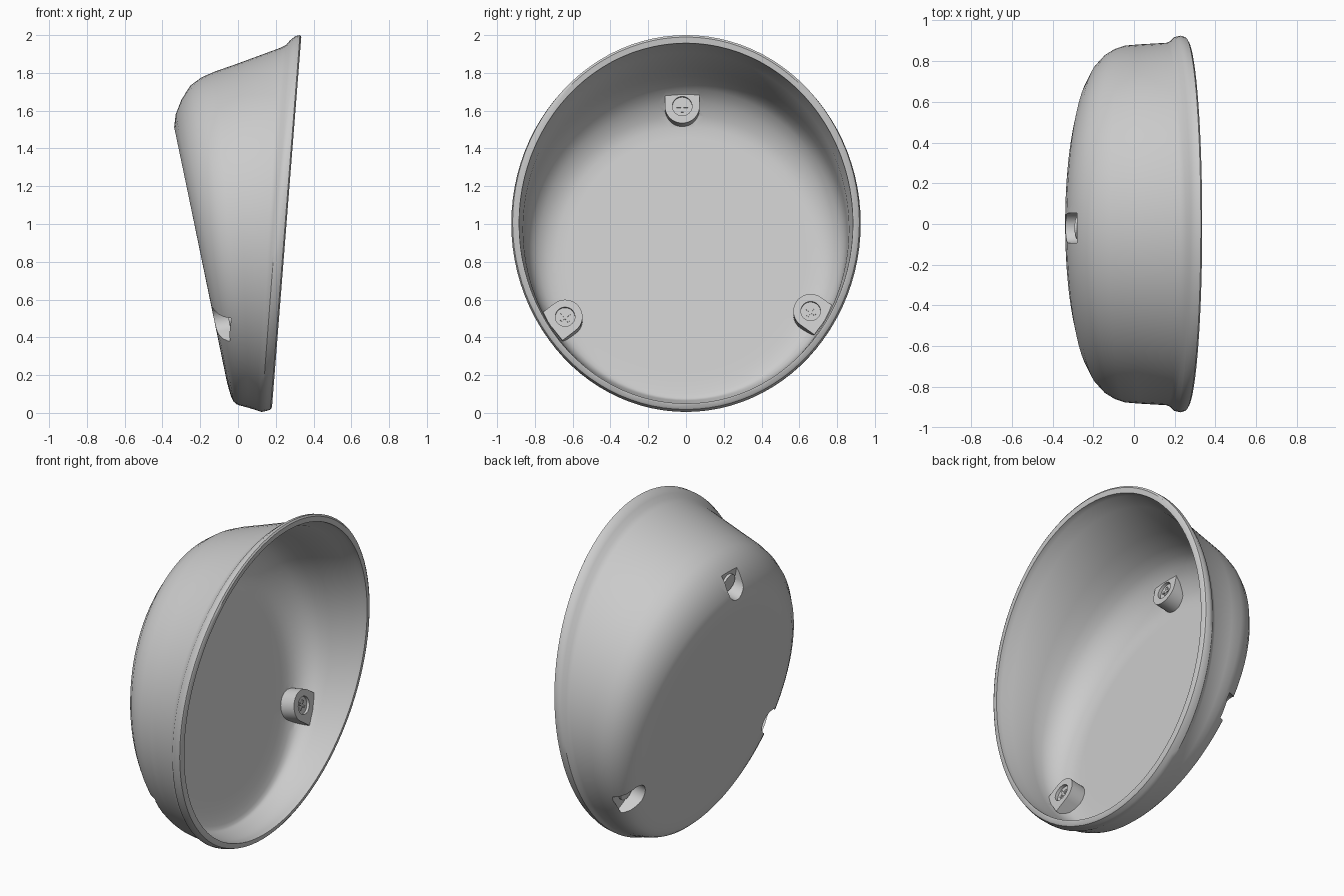
import bpy
import bmesh
from math import sin, cos, pi
from mathutils import Vector, Matrix

cube = bpy.data.objects.get("Cube")
if cube:
    bpy.data.objects.remove(cube, do_unlink=True)

SIDES = 96
WALL = 0.028
SLOPE = 0.206

grey = bpy.data.materials.new("plain_grey")
grey.use_nodes = True
grey.diffuse_color = (0.6, 0.6, 0.6, 1)
grey.node_tree.nodes["Principled BSDF"].inputs["Base Color"].default_value = (0.6, 0.6, 0.6, 1)


def make_object(name, bm, helper=False):
    bmesh.ops.recalc_face_normals(bm, faces=bm.faces)
    mesh = bpy.data.meshes.new(name)
    bm.to_mesh(mesh)
    bm.free()
    mesh.materials.append(grey)
    obj = bpy.data.objects.new(name, mesh)
    bpy.context.collection.objects.link(obj)
    obj.hide_render = helper
    return obj


def loft(rings):
    """Closed solid through a list of point loops."""
    bm = bmesh.new()
    loops = [[bm.verts.new(p) for p in ring] for ring in rings]
    for a, b in zip(loops, loops[1:]):
        for i in range(len(a)):
            j = (i + 1) % len(a)
            bm.faces.new((a[i], a[j], b[j], b[i]))
    bm.faces.new(loops[0])
    bm.faces.new(loops[-1])
    return bm


def ellipse(top_x, top_z, low_x, low_z, half_width):
    mid = Vector(((top_x + low_x) / 2, 0, (top_z + low_z) / 2))
    rise = Vector(((top_x - low_x) / 2, 0, (top_z - low_z) / 2))
    side = Vector((0, half_width, 0))
    angles = [2 * pi * i / SIDES for i in range(SIDES)]
    return [mid + rise * sin(a) + side * cos(a) for a in angles]


def boolean(obj, cutter, operation="DIFFERENCE"):
    mod = obj.modifiers.new("cut", "BOOLEAN")
    mod.object = cutter
    mod.operation = operation
    mod.solver = "EXACT"
    bpy.context.view_layer.objects.active = obj
    bpy.ops.object.modifier_apply(modifier=mod.name)


# Bowl outline: each ring is top x, top z, bottom x, bottom z, half width
outline = [
    (0.335, 1.99, 0.180, 0.030, 0.905),
    (0.328, 2.00, 0.172, 0.018, 0.918),
    (0.305, 1.995, 0.150, 0.010, 0.925),
    (0.275, 1.972, 0.125, 0.005, 0.918),
    (0.255, 1.948, 0.110, 0.010, 0.900),
    (0.225, 1.933, 0.095, 0.015, 0.890),
    (0.000, 1.850, 0.055, 0.027, 0.882),
    (-0.120, 1.808, 0.030, 0.034, 0.876),
    (-0.190, 1.778, 0.010, 0.039, 0.860),
    (-0.250, 1.735, -0.008, 0.046, 0.835),
    (-0.300, 1.660, -0.024, 0.060, 0.795),
    (-0.330, 1.583, -0.036, 0.085, 0.745),
    (-0.338, 1.513, -0.047, 0.120, 0.690),
    (-0.323, 1.445, -0.058, 0.160, 0.635),
]
rings = [ellipse(*row) for row in outline]
hub = sum(rings[-1], Vector()) / SIDES
rings.append([hub.lerp(p, 0.9) for p in rings[-1]])
cover = make_object("bowl_cover", loft(rings))

# Cavity: the same skin moved inward by the wall thickness, open at the rim
bm = loft(rings[4:])
bm.normal_update()
bmesh.ops.recalc_face_normals(bm, faces=bm.faces)
bm.verts.ensure_lookup_table()
inner = [v.co - v.normal * WALL for v in bm.verts]
bm.free()
inner_rings = [inner[i:i + SIDES] for i in range(SIDES, len(inner), SIDES)]
lip = ellipse(0.335, 1.958, 0.180, 0.050, 0.884)
step = ellipse(0.300, 1.952, 0.150, 0.048, 0.882)
outside = [p + Vector((0.1, 0, 0)) for p in lip]
cavity = make_object("cavity_cutter", loft([outside, lip, step] + inner_rings), True)


def d_shape(radius, flat, low, high, frame):
    """Prism with a round inner end and a flat outer end."""
    points = [(radius, flat), (-radius, flat)]
    points += [(radius * cos(a), radius * sin(a))
               for a in [pi + pi * i / 20 for i in range(21)]]
    return loft([[frame @ Vector((x, y, h)) for x, y in points] for h in (low, high)])


def disc(radius, low, high, frame):
    turns = [2 * pi * i / 32 for i in range(32)]
    return loft([[frame @ Vector((radius * cos(a), radius * sin(a), h)) for a in turns]
                 for h in (low, high)])


# Screw bosses: raised inside, pocketed from the back
FACE = 0.12
normal = Vector((1, 0, SLOPE)).normalized()
places = [("top", -0.02, 1.60), ("right", -0.64, 0.485), ("left", 0.66, 0.515)]
pockets = []
for name, y, z in places:
    outward = Vector((0, y if name != "top" else 0, z - 1))
    outward = (outward - normal * outward.dot(normal)).normalized()
    across = outward.cross(normal)
    frame = Matrix((across, outward, normal)).transposed().to_4x4()
    frame.translation = Vector((-0.025 - SLOPE * z, y, z))
    boss = make_object(name + "_boss_cutter", d_shape(0.092, 0.09, -0.1, FACE, frame), True)
    boolean(cavity, boss)
    pockets.append(make_object(name + "_pocket_cutter",
                               d_shape(0.074, 0.1, -0.2, FACE - 0.03, frame), True))
    pockets.append(make_object(name + "_hole_cutter",
                               disc(0.052, 0.05, FACE + 0.05, frame), True))
    # Screw with a cross on its head
    screw = disc(0.0535, FACE - 0.045, FACE - 0.018, frame)
    make_object(name + "_screw", screw)
    for k in range(2):
        bar = bmesh.new()
        turn = Matrix.Rotation(k * pi / 2, 4, "Z")
        bmesh.ops.create_cube(bar, size=1, matrix=frame @ turn
                              @ Matrix.Translation((0, 0, FACE - 0.016))
                              @ Matrix.Diagonal((0.06, 0.012, 0.009, 1)))
        make_object(name + "_screw_cross", bar)

boolean(cover, cavity)
for pocket in pockets:
    boolean(cover, pocket)

# Cutters are no longer needed
for obj in list(bpy.data.objects):
    if obj.name.endswith("_cutter"):
        bpy.data.objects.remove(obj, do_unlink=True)

bpy.ops.object.select_all(action="DESELECT")
cover.select_set(True)
bpy.context.view_layer.objects.active = cover
bpy.ops.object.shade_smooth_by_angle(angle=0.6)
